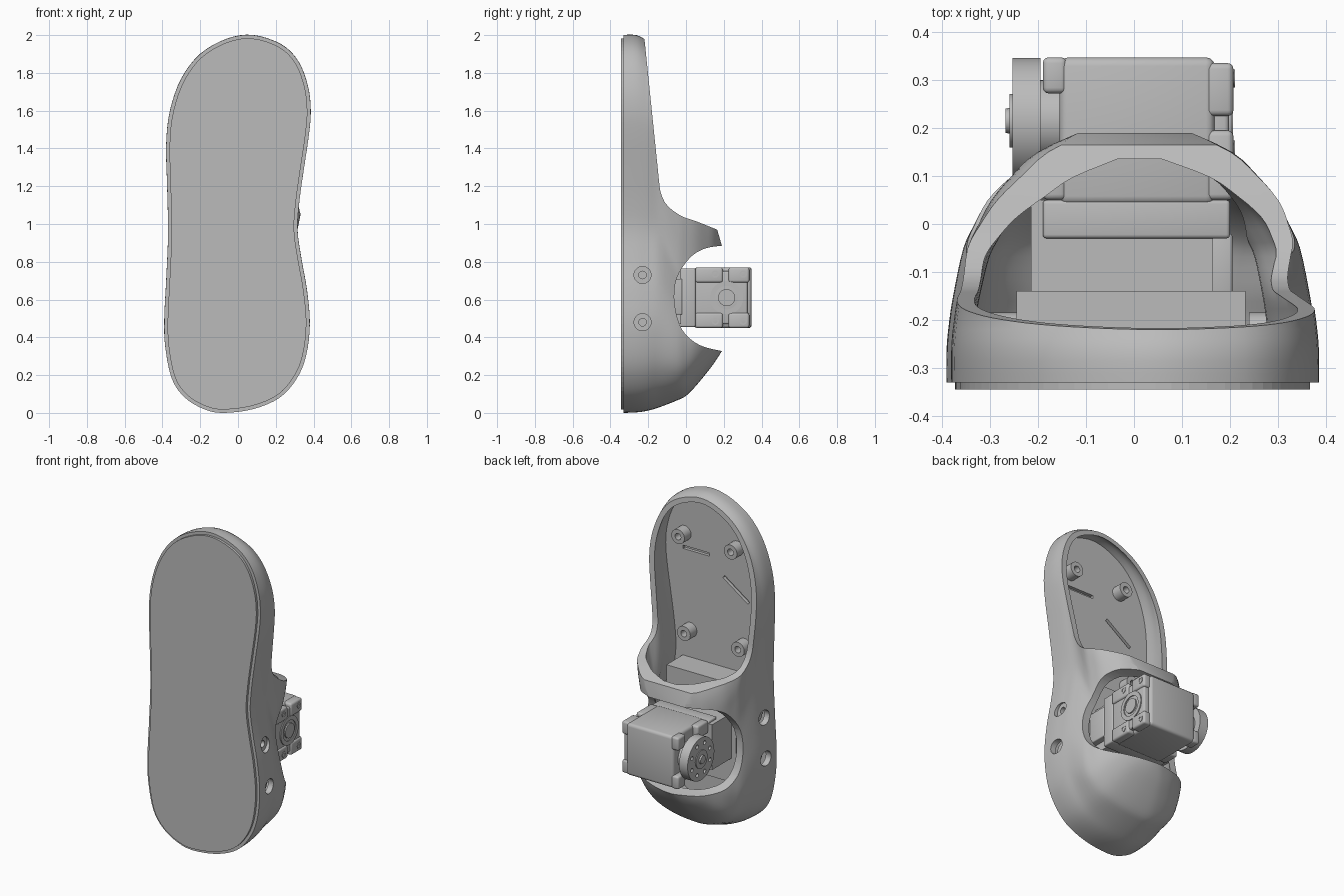
import bpy, bmesh, math
from mathutils import Vector, Matrix

cube = bpy.data.objects.get("Cube")
if cube:
    bpy.data.objects.remove(cube, do_unlink=True)

grey = bpy.data.materials.new("light_grey")
grey.use_nodes = True
grey.diffuse_color = (0.5, 0.5, 0.5, 1)
grey.node_tree.nodes["Principled BSDF"].inputs["Base Color"].default_value = (0.5, 0.5, 0.5, 1)


def finish(bm, name):
    bmesh.ops.recalc_face_normals(bm, faces=bm.faces)
    mesh = bpy.data.meshes.new(name)
    bm.to_mesh(mesh)
    bm.free()
    mesh.materials.append(grey)
    ob = bpy.data.objects.new(name, mesh)
    bpy.context.collection.objects.link(ob)
    return ob


def activate(ob):
    bpy.ops.object.select_all(action='DESELECT')
    ob.select_set(True)
    bpy.context.view_layer.objects.active = ob


def smooth(ob, degrees=35):
    activate(ob)
    bpy.ops.object.shade_smooth_by_angle(angle=math.radians(degrees))


def cut(ob, cutters):
    for c in cutters:
        mod = ob.modifiers.new("cut", 'BOOLEAN')
        mod.object, mod.operation, mod.solver = c, 'DIFFERENCE', 'EXACT'
        activate(ob)
        bpy.ops.object.modifier_apply(modifier=mod.name)
        bpy.data.objects.remove(c, do_unlink=True)


def loft(name, rings):
    bm = bmesh.new()
    loops = [[bm.verts.new(p) for p in ring] for ring in rings]
    n = len(loops[0])
    for a, b in zip(loops, loops[1:]):
        for i in range(n):
            bm.faces.new((a[i], a[(i + 1) % n], b[(i + 1) % n], b[i]))
    bm.faces.new(loops[0])
    bm.faces.new(loops[-1])
    return finish(bm, name)


def box(name, x, y, z, bevel=0.0, turn=0.0):
    bm = bmesh.new()
    bmesh.ops.create_cube(bm, size=1)
    size = [b - a for a, b in (x, y, z)]
    mid = [(a + b) / 2 for a, b in (x, y, z)]
    bmesh.ops.scale(bm, vec=size, verts=bm.verts)
    if bevel:
        bmesh.ops.bevel(bm, geom=bm.edges[:], offset=bevel, segments=3, profile=0.5, affect='EDGES')
    bmesh.ops.transform(bm, matrix=Matrix.Translation(mid) @ Matrix.Rotation(turn, 4, 'Y'), verts=bm.verts)
    ob = finish(bm, name)
    if bevel:
        smooth(ob, 40)
    return ob


def rod(name, start, axis, length, r, r2=None, n=32):
    """Cylinder from start along axis 'X' or 'Y'."""
    bm = bmesh.new()
    bmesh.ops.create_cone(bm, cap_ends=True, segments=n, radius1=r, radius2=r if r2 is None else r2, depth=length)
    bmesh.ops.translate(bm, vec=(0, 0, length / 2), verts=bm.verts)
    rot = Matrix.Rotation(math.pi / 2, 4, 'Y') if axis == 'X' else Matrix.Rotation(-math.pi / 2, 4, 'X')
    bmesh.ops.transform(bm, matrix=Matrix.Translation(start) @ rot, verts=bm.verts)
    ob = finish(bm, name)
    smooth(ob)
    return ob


def tube(name, start, axis, length, r, hole):
    ob = rod(name, start, axis, length, r)
    back = Vector((0.01, 0, 0)) if axis == 'X' else Vector((0, 0.01, 0))
    cut(ob, [rod("bore", Vector(start) - back, axis, length + 0.02, hole)])
    smooth(ob)
    return ob


def spline(pts, steps, closed):
    """Catmull-Rom sampling of points of any dimension."""
    out, n = [], len(pts)
    at = lambda i: Vector(pts[i % n] if closed else pts[min(max(i, 0), n - 1)])
    for i in range(n if closed else n - 1):
        a, b, c, d = (at(i + k) for k in (-1, 0, 1, 2))
        for k in range(steps):
            t = k / steps
            out.append(b + (c - a) * (t / 2) + (a * 2 - b * 5 + c * 4 - d) * (t * t / 2)
                       + (b * 3 - a - c * 3 + d) * (t ** 3 / 2))
    return out if closed else out + [at(n - 1)]


# Foot outline in x, z
outline = spline([(-.08, 0), (.08, .02), (.22, .08), (.31, .18), (.36, .3), (.38, .47), (.365, .65),
                  (.335, .82), (.315, .97), (.325, 1.12), (.35, 1.3), (.375, 1.47), (.385, 1.6),
                  (.37, 1.73), (.32, 1.86), (.23, 1.95), (.08, 2), (-.06, 1.98), (-.2, 1.9),
                  (-.3, 1.77), (-.36, 1.6), (-.38, 1.42), (-.375, 1.2), (-.37, .95), (-.38, .7),
                  (-.39, .5), (-.385, .35), (-.35, .18), (-.28, .08), (-.18, .02)], 4, True)
# Dome levels: y, width scale, heel z, toe z
levels = spline([(-.33, 1, 0, 2), (-.26, 1, .003, 1.998), (-.2, .985, .012, 1.965), (-.14, .96, .03, 1.92),
                 (-.05, .91, .065, 1.5), (0, .85, .09, 1.35), (.05, .78, .14, 1.25), (.1, .67, .2, 1.17),
                 (.15, .53, .265, 1.11), (.195, .28, .335, 1.05)], 3, False)


def ring(level, y, inset=0.0):
    _, s, lo, hi = level
    pts = [Vector((p.x * s, lo + p.y * (hi - lo) / 2)) for p in outline]
    res, n = [], len(pts)
    for i, p in enumerate(pts):
        t = (pts[(i + 1) % n] - pts[i - 1]).normalized()
        q = p + Vector((-t.y, t.x)) * inset
        res.append((q.x, y, q.y))
    return res


# Hollow shell, with toe pocket and ankle opening cut through its side profile
shell = loft("foot_shell", [ring(l, l[0]) for l in levels])
inner = loft("hollow", [ring(l, -.3 + (l[0] + .33) * .435 / .525, .036) for l in levels])
profile = [(-.225, 2.1), (-.22, 1.98), (-.14, 1.2)]
profile += spline([(-.135, 1.17), (-.115, 1.12), (-.08, 1.08), (-.02, 1.04), (.06, 1.012), (.165, .97)], 3, False)
profile += spline([(.19, .885), (.1, .87), (.02, .82), (-.05, .71), (-.06, .575), (-.02, .44),
                   (.07, .36), (.2, .325)], 4, False)
profile += [(.5, .32), (.5, 2.1)]
side = loft("side_cut", [[(x, p[0], p[1]) for p in profile] for x in (-.6, .6)])
cutters = [inner, side]
for z in (.48, .73):
    for x in (-.6, .25):
        cutters.append(rod("screw_cut", (x, -.23, z), 'X', .35, .045))
cutters.append(box("slot_cut", (.05, .23), (-.32, -.2), (1.59, 1.61)))
cutters.append(box("slot_cut", (-.24, -.03), (-.32, -.2), (1.42, 1.44), turn=math.radians(-35)))
cut(shell, cutters)
smooth(shell, 32)

# Sole plate
loft("sole_plate", [ring((0, 1, 0, 2), y, .018) for y in (-.345, -.329)])

# Bosses on the toe floor and side screw sockets
for x, z in ((.22, 1.69), (-.14, 1.69), (.18, 1.1), (-.19, 1.1)):
    tube("toe_boss", (x, -.305, z), 'Y', .07, .045, .02)
for z in (.48, .73):
    for x in (-.33, .24):
        tube("side_screw_socket", (x, -.23, z), 'X', .09, .046, .02)

# Motor mount
box("mount_base", (-.245, .232), (-.31, -.14), (.32, .93))
box("mount_block", (-.215, .165), (-.15, .05), (.47, .75))
box("mount_side_foot", (.16, .205), (-.15, -.02), (.52, .71), .006)
box("motor_collar", (-.19, .2), (-.03, .05), (.455, .765), .008)

# Motor body with cheeks
box("motor_body", (-.155, .168), (.04, .347), (.45, .77), .018)
for z in ((.45, .53), (.69, .77)):
    for y in ((.05, .155), (.272, .347)):
        box("left_cheek", (-.19, -.14), y, z, .012)
    for y in ((.05, .195), (.225, .335)):
        box("right_cheek", (.15, .207), y, z, .012)
box("right_cheek_plate", (.15, .198), (.05, .325), (.47, .75), .01)
for z in (.485, .735):
    for y in (.155, .303):
        tube("corner_screw", (.19, y, z), 'X', .02, .019, .011)
    rod("small_screw", (.17, .243, z), 'X', .02, .02, .012, 16)

# Bearing on the right of the motor
tube("bearing_ring", (.19, .215, .61), 'X', .014, .088, .062)
rod("bearing_cap", (.19, .215, .61), 'X', .016, .045)

# Output horn on the left
rod("horn_shaft", (-.2, .215, .61), 'X', .06, .085)
horn = rod("output_horn", (-.253, .215, .61), 'X', .058, .131, n=48)
holes = []
for i in range(8):
    a = math.tau * (i + .5) / 8
    holes.append(rod("horn_hole", (-.27, .215 + .095 * math.cos(a), .61 + .095 * math.sin(a)), 'X', .04, .012, n=12))
cut(horn, holes)
smooth(horn)
rod("horn_hub", (-.259, .215, .61), 'X', .02, .056)
rod("horn_screw", (-.268, .215, .61), 'X', .02, .025, .03, 16)
